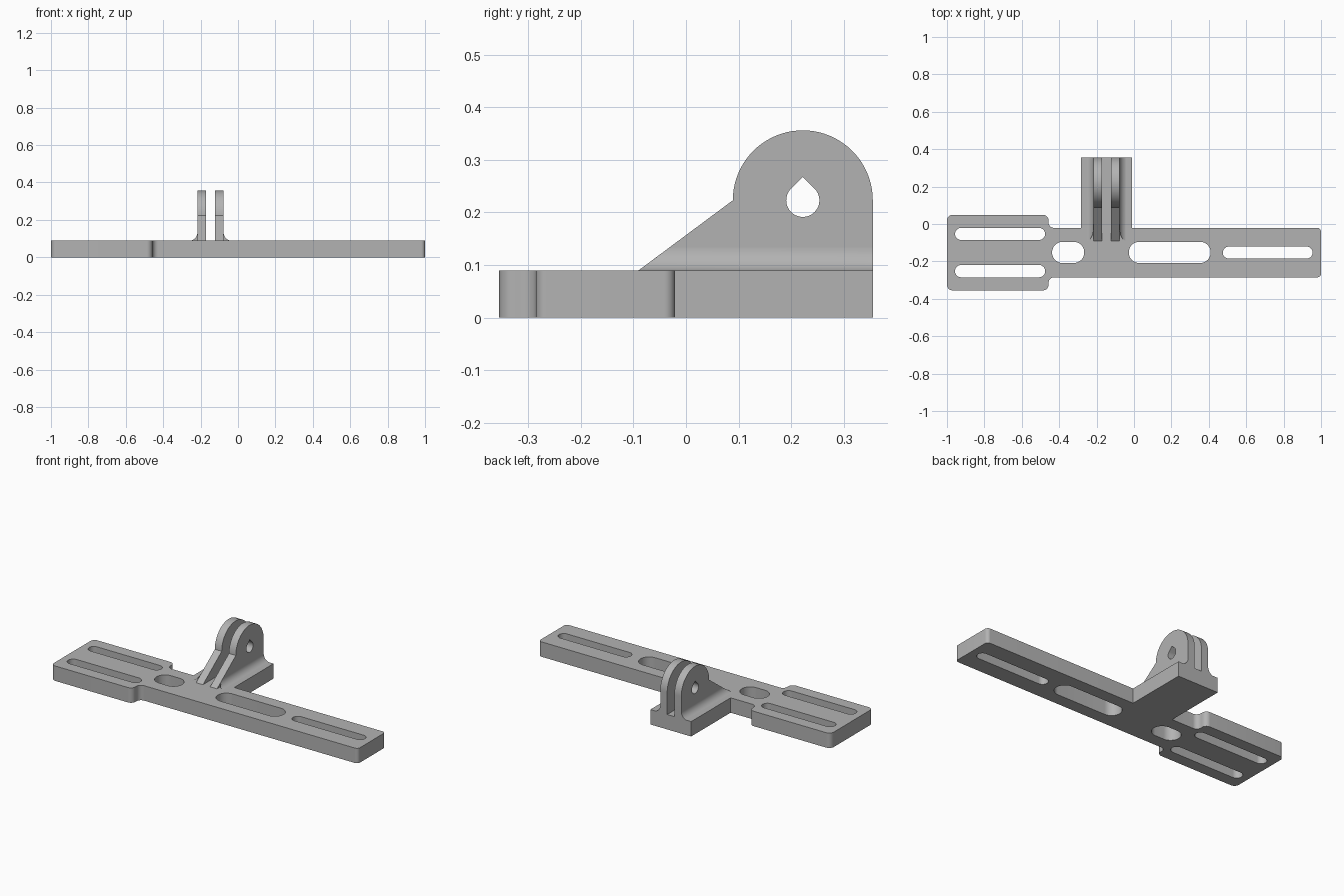
import bpy, bmesh, math
from mathutils import Vector

if "Cube" in bpy.data.objects:
    bpy.data.objects.remove(bpy.data.objects["Cube"])

GREY = (0.45, 0.45, 0.45, 1)
grey = bpy.data.materials.new("matte grey")
grey.use_nodes = True
grey.diffuse_color = GREY
grey.node_tree.nodes["Principled BSDF"].inputs["Base Color"].default_value = GREY

THICK = 0.09            # plate thickness
MID_X = -0.147          # centre line of the hinge mount
BACK = 0.355
HINGE = Vector((0.222, 0.223))
SLOPE_FOOT, SLOPE_TOP = Vector((-0.09, THICK)), Vector((0.09, 0.223))


def rounded(corners, steps=10):
    """Closed outline from (x, y, radius) corners, convex or concave."""
    out = []
    for i, (x, y, r) in enumerate(corners):
        p = Vector((x, y))
        if r == 0:
            out.append(p)
            continue
        a = (Vector(corners[i - 1][:2]) - p).normalized()
        b = (Vector(corners[(i + 1) % len(corners)][:2]) - p).normalized()
        centre = p + (a + b) * r      # square corners
        for k in range(steps + 1):
            t = k / steps * math.pi / 2
            out.append(centre - b * r * math.cos(t) - a * r * math.sin(t))
    return out


def slot(x0, x1, y0, y1):
    r = (y1 - y0) * 0.499
    return rounded([(x0, y0, r), (x1, y0, r), (x1, y1, r), (x0, y1, r)])


def extrude(name, loops, place, offset, cut=None):
    """Fill the outlines (later ones are holes) and extrude by offset."""
    bm = bmesh.new()
    edges = []
    for loop in loops:
        vs = [bm.verts.new(place(p)) for p in loop]
        edges += [bm.edges.new((v, vs[i - 1])) for i, v in enumerate(vs)]
    bmesh.ops.triangle_fill(bm, edges=edges, use_beauty=True)
    geo = bmesh.ops.extrude_face_region(bm, geom=bm.faces[:], use_keep_orig=True)
    moved = [g for g in geo["geom"] if isinstance(g, bmesh.types.BMVert)]
    bmesh.ops.translate(bm, verts=moved, vec=offset)
    if cut:
        everything = bm.verts[:] + bm.edges[:] + bm.faces[:]
        res = bmesh.ops.bisect_plane(bm, geom=everything, plane_co=cut[0],
                                     plane_no=cut[1], clear_outer=True)
        rim = [g for g in res["geom_cut"] if isinstance(g, bmesh.types.BMEdge)]
        bmesh.ops.triangle_fill(bm, edges=rim, use_beauty=True)
    bmesh.ops.recalc_face_normals(bm, faces=bm.faces[:])
    mesh = bpy.data.meshes.new(name)
    bm.to_mesh(mesh)
    bm.free()
    mesh.materials.append(grey)
    ob = bpy.data.objects.new(name, mesh)
    bpy.context.collection.objects.link(ob)
    bpy.ops.object.select_all(action="DESELECT")
    ob.select_set(True)
    bpy.context.view_layer.objects.active = ob
    bpy.ops.object.shade_smooth_by_angle(angle=math.radians(30))
    return ob


# Slotted base plate: wide end, narrow bar and rear arm in one outline
R = 0.03
outline = rounded([
    (-1, -0.355, R), (-0.457, -0.355, R), (-0.457, -0.285, R),
    (1, -0.285, 0.02), (1, -0.021, 0.02),
    (MID_X + 0.136, -0.021, 0), (MID_X + 0.136, BACK, 0),
    (MID_X - 0.136, BACK, 0), (MID_X - 0.136, -0.021, 0),
    (-0.457, -0.021, R), (-0.457, 0.049, R), (-1, 0.049, R)])
holes = [slot(-0.957, -0.475, -0.085, -0.021), slot(-0.957, -0.475, -0.285, -0.219),
         slot(-0.438, -0.266, -0.209, -0.095), slot(-0.028, 0.41, -0.209, -0.095),
         slot(0.475, 0.955, -0.185, -0.121)]
extrude("base_plate", [outline] + holes, lambda p: (p.x, p.y, 0), (0, 0, THICK))

# Hinge ear profile: sloped web, round head, teardrop pin hole
HEAD_R, PIN_R = BACK - HINGE.x, 0.0315


def around(r, start, end, steps=40):
    angles = [math.radians(start + (end - start) * k / steps) for k in range(steps + 1)]
    return [HINGE + Vector((math.cos(a), math.sin(a))) * r for a in angles]


ear = [SLOPE_FOOT, Vector((BACK, THICK))] + around(HEAD_R, 0, 180)
pin_hole = around(PIN_R, 135, 405) + [HINGE + Vector((0, PIN_R * math.sqrt(2)))]

# Flared foot along the outside of each ear
GAP, OUTER, FLARE_R = 0.024, 0.07, 0.045
run = SLOPE_TOP - SLOPE_FOOT
slope_plane = ((0, SLOPE_FOOT.x, SLOPE_FOOT.y), (0, -run.y, run.x))

for side, word in ((-1, "right"), (1, "left")):
    extrude(word + "_hinge_ear", [ear, pin_hole],
            lambda p: (MID_X + side * GAP, p.x, p.y), (side * (OUTER - GAP), 0, 0))
    flare = [Vector((OUTER, THICK))]
    for k in range(11):
        a = math.radians(73) * k / 10
        flare.append(Vector((OUTER + FLARE_R * (1 - math.cos(a)),
                             THICK + FLARE_R * (math.sin(math.radians(73)) - math.sin(a)))))
    extrude(word + "_ear_foot", [flare],
            lambda p: (MID_X + side * p.x, SLOPE_FOOT.x, p.y),
            (0, BACK - SLOPE_FOOT.x, 0), slope_plane)
